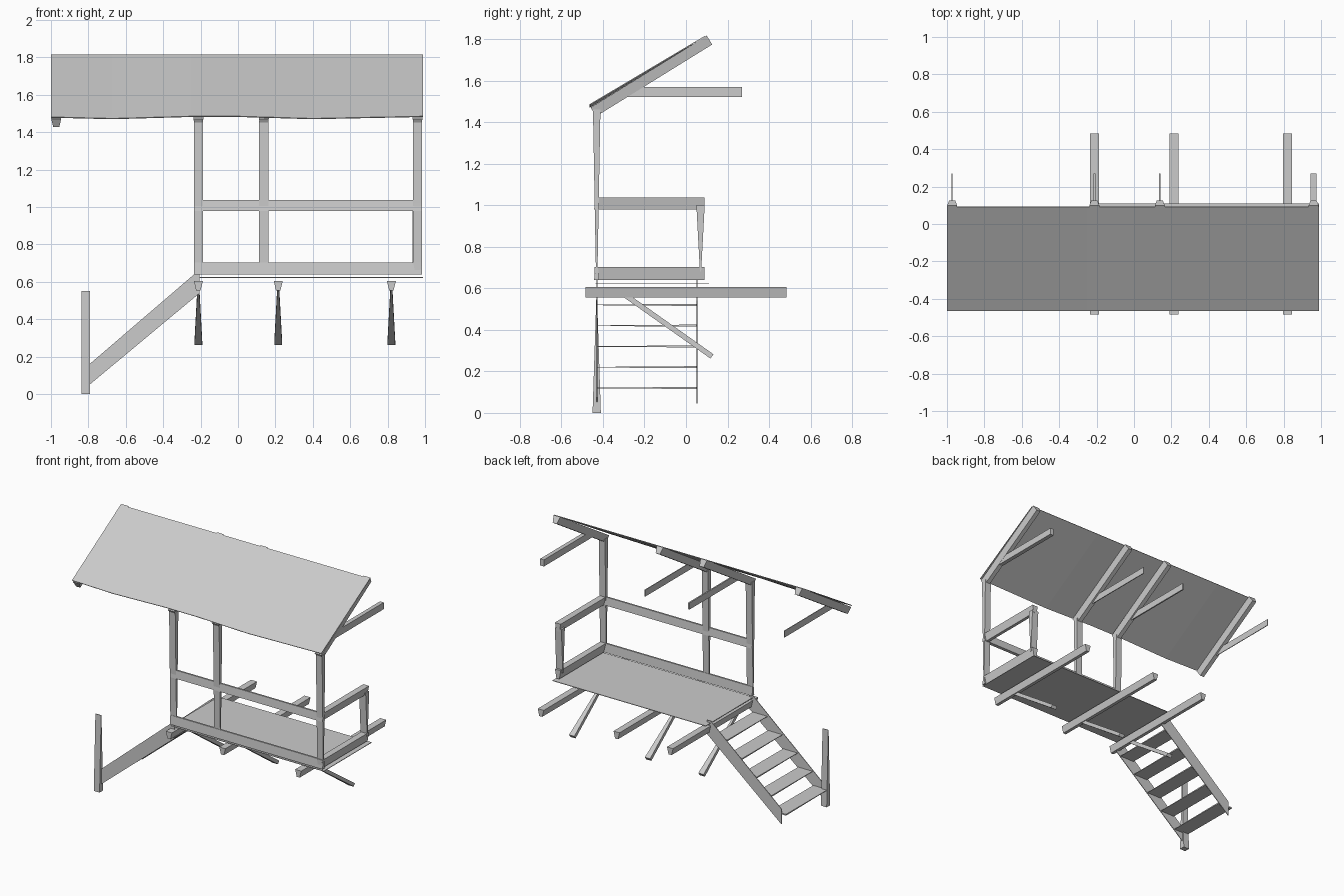
import bpy
import bmesh
from mathutils import Vector

cube = bpy.data.objects.get("Cube")
if cube:
    bpy.data.objects.remove(cube, do_unlink=True)

grey = bpy.data.materials.new("plain grey")
grey.use_nodes = True
grey.diffuse_color = (0.6, 0.6, 0.6, 1)
grey.node_tree.nodes["Principled BSDF"].inputs["Base Color"].default_value = (0.6, 0.6, 0.6, 1)


def finish(name, bm):
    bmesh.ops.recalc_face_normals(bm, faces=bm.faces)
    mesh = bpy.data.meshes.new(name)
    bm.to_mesh(mesh)
    bm.free()
    mesh.materials.append(grey)
    obj = bpy.data.objects.new(name, mesh)
    bpy.context.collection.objects.link(obj)
    return obj


def beam(name, start, end, side, size, end_size=None, keel=1.0):
    """Timber from start to end; size is (width along side, depth), keel narrows the underside."""
    start, end, side = Vector(start), Vector(end), Vector(side)
    up = side.cross(end - start).normalized()
    bm = bmesh.new()
    rings = []
    for centre, (w, d) in ((start, size), (end, end_size or size)):
        corners = ((-1, 1), (1, 1), (keel, -1), (-keel, -1))
        rings.append([bm.verts.new(centre + side * a * w / 2 + up * b * d / 2) for a, b in corners])
    a, b = rings
    bm.faces.new(a)
    bm.faces.new(b[::-1])
    for i in range(4):
        j = (i + 1) % 4
        bm.faces.new((a[i], b[i], b[j], a[j]))
    return finish(name, bm)


def plate(name, outline, offset):
    """Thin sheet made from an outline pushed along an offset."""
    bm = bmesh.new()
    face = bm.faces.new([bm.verts.new(p) for p in outline])
    moved = bmesh.ops.extrude_face_region(bm, geom=[face], use_keep_orig=True)
    verts = [g for g in moved["geom"] if isinstance(g, bmesh.types.BMVert)]
    bmesh.ops.translate(bm, verts=verts, vec=offset)
    return finish(name, bm)


X, Y = (1, 0, 0), (0, 1, 0)
FRONT = -0.43

# Roof sheet with a slightly sagging front edge
bm = bmesh.new()
eave = ((-1, 1.482), (-0.67, 1.474), (-0.25, 1.486), (0, 1.486), (0.4, 1.474), (0.99, 1.486))
low = [bm.verts.new((x, -0.465, z)) for x, z in eave]
high = [bm.verts.new((x, 0.09, 1.815)) for x, z in eave]
for i in range(len(eave) - 1):
    bm.faces.new((low[i], low[i + 1], high[i + 1], high[i]))
roof = finish("roof_sheet", bm)
solid = roof.modifiers.new("thickness", "SOLIDIFY")
solid.thickness = 0.005

# Rafters and the ties that reach back from them
for x, tie in ((-0.972, 0.005), (-0.212, 0.01), (0.138, 0.006), (0.96, 0.03)):
    beam("rafter", (x, -0.446, 1.449), (x, 0.113, 1.795), X, (0.053, 0.05), keel=0.6)
    beam("roof_tie", (x, -0.28, 1.545), (x, 0.27, 1.545), X, (tie, 0.048))

# Front posts, thinning towards the floor
for x in (-0.212, 0.138, 0.96):
    beam("front_post", (x, FRONT, 0.64), (x, FRONT, 1.46), X, (0.049, 0.006), (0.049, 0.036))

# Front and side rails at two heights
for name, z, h in (("hand_rail", 1.009, 0.058), ("toe_board", 0.671, 0.064)):
    beam("front_" + name, (-0.235, FRONT, z), (0.985, FRONT, z), Y, (0.025, h), keel=0.5)
    beam("side_" + name, (0.96, -0.44, z), (0.96, 0.09, z), X, (0.046, h), keel=0.5)

# Short post at the back of the side rail
beam("back_post", (0.958, 0.07, 0.68), (0.958, 0.07, 1.0), X, (0.052, 0.006), (0.052, 0.04))

# Deck
plate("deck", [(-0.235, -0.435, 0.622), (0.99, -0.435, 0.622),
               (0.99, 0.11, 0.622), (-0.235, 0.11, 0.622)], (0, 0, 0.004))

# Floor joists with slanted braces below
for x in (-0.212, 0.215, 0.82):
    beam("joist", (x, -0.485, 0.58), (x, 0.485, 0.58), X, (0.048, 0.05), keel=0.5)
    beam("brace", (x, -0.29, 0.565), (x, 0.125, 0.272), X, (0.01, 0.025), (0.042, 0.025))

# Stair stringers
for y in (FRONT, 0.05):
    plate("stair_stringer", [(-0.8, y, 0.045), (-0.205, y, 0.54), (-0.205, y, 0.64),
                             (-0.235, y, 0.64), (-0.8, y, 0.155)], (0, 0.005, 0))

# Stair treads
for i in range(5):
    z = 0.12 + 0.1 * i
    x = -0.8 + (z - 0.1) / 0.83
    beam("stair_tread", (x, FRONT, z), (x, 0.05, z), X, (0.115, 0.003), (0.115, 0.01))

# Newel post at the foot of the stairs
beam("newel_post", (-0.813, FRONT, 0), (-0.813, FRONT, 0.55), X, (0.046, 0.04), (0.046, 0.004))
